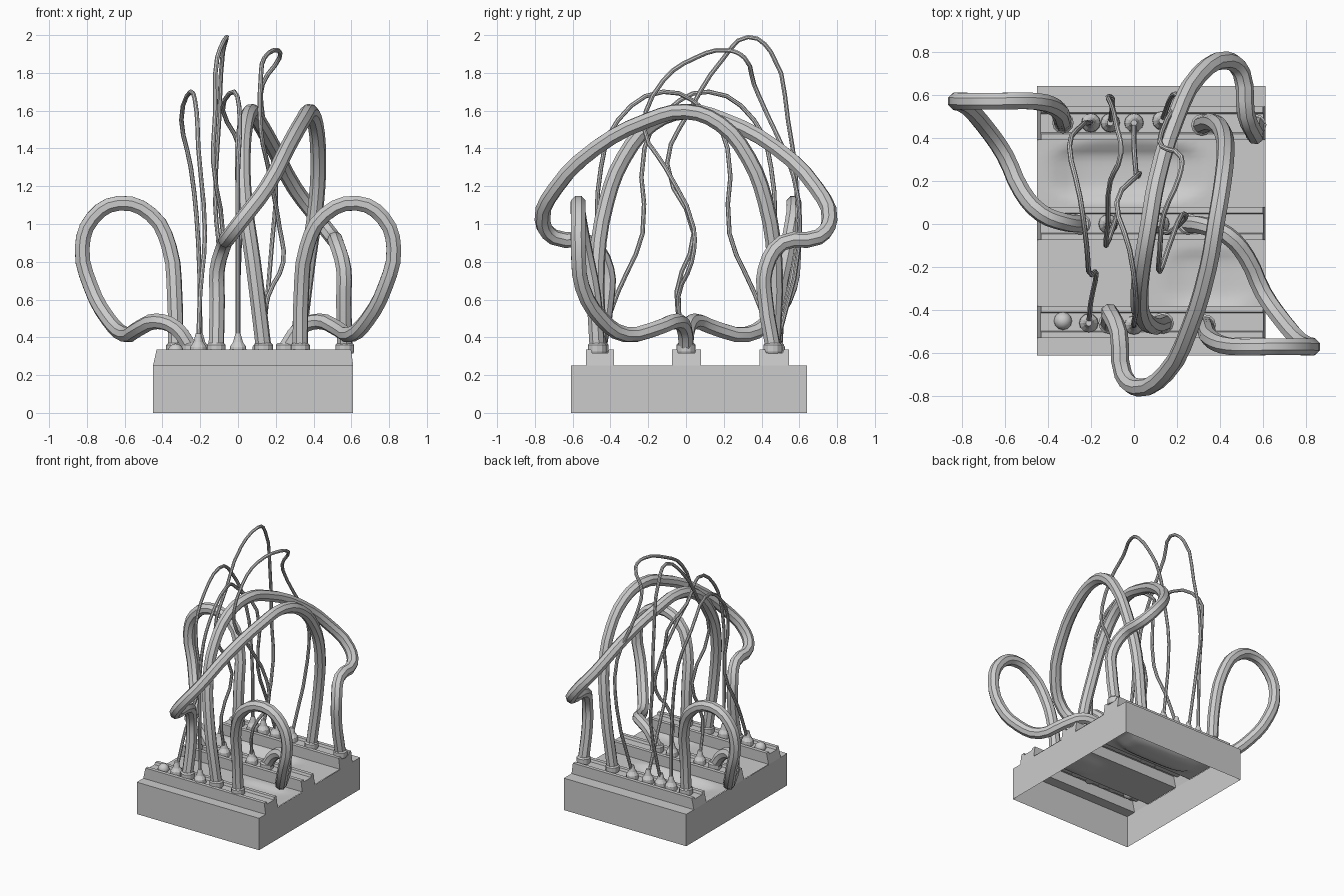
import bpy, bmesh, math

if "Cube" in bpy.data.objects:
    bpy.data.objects.remove(bpy.data.objects["Cube"])

X0, X1 = -0.45, 0.61
RAILS = [(-0.53, -0.38), (-0.075, 0.08), (0.39, 0.545)]


def mesh_object(name, bm, smooth=False):
    bmesh.ops.remove_doubles(bm, verts=bm.verts, dist=1e-5)
    bmesh.ops.recalc_face_normals(bm, faces=bm.faces)
    me = bpy.data.meshes.new(name)
    bm.to_mesh(me)
    bm.free()
    ob = bpy.data.objects.new(name, me)
    bpy.context.collection.objects.link(ob)
    if smooth:
        for p in me.polygons:
            p.use_smooth = True
    return ob


def x_ends(z):
    """The ends lean inwards above the case wall."""
    t = max(0, z - 0.25) / 0.09
    return X0 + 0.02 * t, X1 - 0.012 * t


def strip(bm, profile):
    """Sheet swept along x through a (y, z) profile; returns end vertices."""
    ends = [[bm.verts.new((x_ends(z)[i], y, z)) for y, z in profile] for i in (0, 1)]
    for k in range(len(profile) - 1):
        bm.faces.new((ends[0][k], ends[0][k + 1], ends[1][k + 1], ends[1][k]))
    return ends


# Case: thin walls, open underneath, with flat front and back ledges
bm = bmesh.new()
front = strip(bm, [(-0.61, 0), (-0.61, 0.25), (RAILS[0][0], 0.25)])
back = strip(bm, [(RAILS[2][1], 0.25), (0.64, 0.25), (0.64, 0)])
for i in (0, 1):
    bm.faces.new((front[i][0], front[i][1], back[i][1], back[i][2]))
mesh_object("case", bm)

# Grooved socket rails
for n, (a, b) in enumerate(RAILS):
    bm = bmesh.new()
    prof = [(a, 0.25), (a, 0.335), (a + 0.028, 0.335), (a + 0.034, 0.317),
            (b - 0.034, 0.317), (b - 0.028, 0.335), (b, 0.335), (b, 0.25)]
    for end in strip(bm, prof):
        bm.faces.new(end)
    mesh_object(f"socket_rail_{n}", bm)

# Panels between the rails, each with a shallow moulded hollow: (cx, cy, rx, ry, depth)
HOLLOWS = [(0.35, -0.25, 0.2, 0.13, 0.02), (-0.03, 0.24, 0.35, 0.13, 0.05)]
for n, (cx, cy, rx, ry, depth) in enumerate(HOLLOWS):
    bm = bmesh.new()
    y0, y1 = RAILS[n][1], RAILS[n + 1][0]
    nx, ny = 24, 12
    rows = []
    for i in range(nx + 1):
        x = X0 + (X1 - X0) * i / nx
        row = []
        for j in range(ny + 1):
            y = y0 + (y1 - y0) * j / ny
            d = ((x - cx) / rx) ** 4 + ((y - cy) / ry) ** 4
            row.append(bm.verts.new((x, y, 0.252 - depth * max(0, 1 - d))))
        rows.append(row)
    for i in range(nx):
        for j in range(ny):
            bm.faces.new((rows[i][j], rows[i + 1][j], rows[i + 1][j + 1], rows[i][j + 1]))
    mesh_object(f"panel_{n}", bm, True)


def plug(name, x, y, rings):
    """Stacked cone plug: rings are (radius, z)."""
    bm = bmesh.new()
    loops = [[bm.verts.new((x + r * math.cos(k * math.pi / 6), y + r * math.sin(k * math.pi / 6), z))
              for k in range(12)] for r, z in rings]
    for lo, hi in zip(loops, loops[1:]):
        for k in range(12):
            bm.faces.new((lo[k], lo[(k + 1) % 12], hi[(k + 1) % 12], hi[k]))
    bm.faces.new(loops[0])
    bm.faces.new(loops[-1])
    mesh_object(name, bm)


def cable(name, pts, r):
    cu = bpy.data.curves.new(name, 'CURVE')
    cu.dimensions = '3D'
    cu.bevel_depth = r
    cu.bevel_resolution = 2
    cu.resolution_u = 3
    cu.use_fill_caps = True
    sp = cu.splines.new('BEZIER')
    sp.bezier_points.add(len(pts) - 1)
    for bp, co in zip(sp.bezier_points, pts):
        bp.co = co
        bp.handle_left_type = bp.handle_right_type = 'AUTO'
    ob = bpy.data.objects.new(name, cu)
    bpy.context.collection.objects.link(ob)
    bpy.ops.object.select_all(action='DESELECT')
    ob.select_set(True)
    bpy.context.view_layer.objects.active = ob
    bpy.ops.object.convert(target='MESH')
    bpy.ops.object.shade_smooth_by_angle()
    # Plugs where both ends meet the rails
    for tag, (x, y, z) in (("start", pts[0]), ("end", pts[-1])):
        if r > 0.03:
            rings = [(0.045, 0.315), (0.05, 0.325), (0.05, 0.36), (0.04, 0.37)]
        else:
            rings = [(0.045, 0.315), (0.043, 0.35), (0.026, 0.375), (0.014, 0.42)]
        plug(f"{name}_{tag}_plug", x, y, rings)


def turned(pts, cx):
    """Half turn about a vertical axis at (cx, 0)."""
    return [(2 * cx - x, -y, z) for x, y, z in pts]


# Thick cables: two side loops and two crossing arches
side = [(-0.33, 0.47, 0.35), (-0.335, 0.49, 0.62), (-0.365, 0.54, 0.88), (-0.46, 0.57, 1.05),
        (-0.63, 0.57, 1.11), (-0.77, 0.57, 1.03), (-0.825, 0.57, 0.87), (-0.78, 0.55, 0.67),
        (-0.69, 0.45, 0.5), (-0.6, 0.32, 0.415), (-0.52, 0.15, 0.45), (-0.43, 0.05, 0.485),
        (-0.33, 0.01, 0.45), (-0.25, 0.0, 0.34)]
cable("side_cable_left", side, 0.042)
cable("side_cable_right", turned(side, 0), 0.042)
arch = [(0.135, -0.46, 0.35), (0.08, -0.47, 0.8), (0.035, -0.42, 1.12), (0.025, -0.33, 1.35),
        (0.04, -0.18, 1.53), (0.07, 0.0, 1.595), (0.105, 0.2, 1.55), (0.19, 0.48, 1.4),
        (0.3, 0.69, 1.19), (0.43, 0.76, 1.02), (0.5, 0.7, 0.93), (0.52, 0.51, 0.9),
        (0.56, 0.42, 0.76), (0.56, 0.42, 0.6), (0.565, 0.46, 0.35)]
cable("arch_cable_front", arch, 0.042)
cable("arch_cable_back", turned(arch, 0.225), 0.042)

# Thin wires
cable("thin_wire_left", [
    (-0.2, 0.47, 0.36), (-0.21, 0.47, 0.9), (-0.25, 0.45, 1.3), (-0.3, 0.36, 1.55),
    (-0.25, 0.12, 1.7), (-0.22, -0.1, 1.6), (-0.21, -0.22, 1.4), (-0.175, -0.23, 0.95),
    (-0.2, -0.36, 0.64), (-0.21, -0.46, 0.36)], 0.012)
cable("thin_wire_centre", [
    (0, -0.47, 0.36), (0, -0.47, 0.9), (0, -0.45, 1.3), (0.01, -0.36, 1.55),
    (-0.02, -0.12, 1.7), (-0.08, 0.1, 1.6), (0.01, 0.22, 1.4), (0.01, 0.23, 0.95),
    (0, 0.36, 0.64), (0, 0.47, 0.36)], 0.012)
cable("thin_wire_tall", [
    (-0.12, 0, 0.36), (-0.11, -0.05, 0.64), (-0.08, 0.04, 0.95), (-0.13, -0.1, 1.32),
    (-0.12, 0.02, 1.6), (-0.11, 0.2, 1.88), (-0.06, 0.33, 1.99), (-0.08, 0.45, 1.91),
    (-0.1, 0.54, 1.55), (-0.12, 0.59, 1.1), (-0.1, 0.58, 0.85), (-0.11, 0.47, 0.36)], 0.012)
cable("thin_wire_right", [
    (0.12, 0, 0.36), (0.16, -0.04, 0.62), (0.24, 0.03, 0.8), (0.22, 0.04, 0.98),
    (0.16, -0.11, 1.3), (0.12, -0.22, 1.5), (0.12, -0.12, 1.76), (0.14, 0.05, 1.88),
    (0.21, 0.22, 1.92), (0.22, 0.31, 1.88), (0.13, 0.36, 1.74), (0.13, 0.43, 1.58),
    (0.2, 0.57, 1.25), (0.18, 0.6, 0.9), (0.13, 0.48, 0.36)], 0.012)

# Knob on the front rail
bm = bmesh.new()
bmesh.ops.create_uvsphere(bm, u_segments=12, v_segments=8, radius=0.042)
bmesh.ops.translate(bm, verts=bm.verts, vec=(-0.33, -0.45, 0.325))
mesh_object("knob", bm, True)
